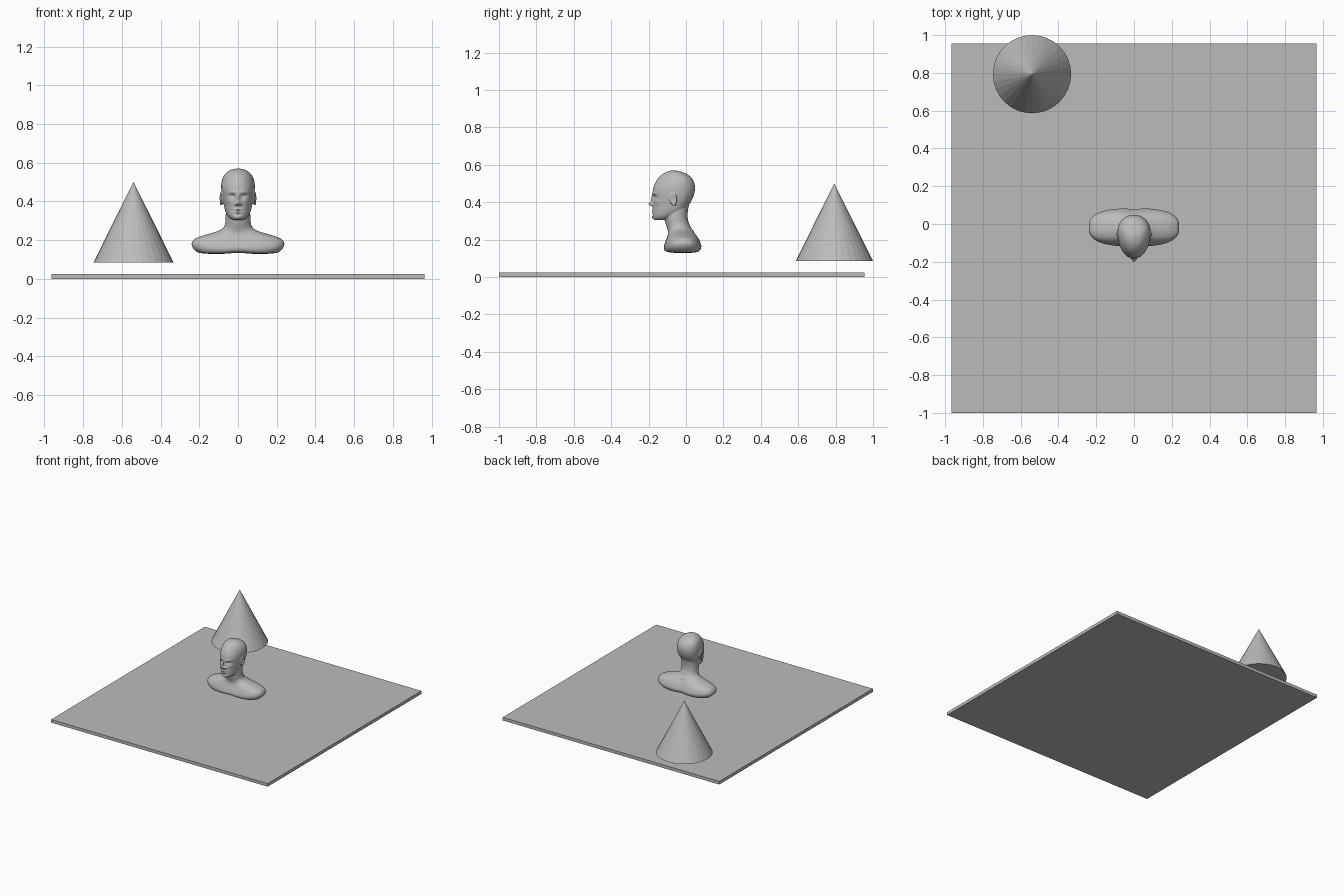
import bpy, bmesh, math
from mathutils import Vector, Matrix

if "Cube" in bpy.data.objects:
    bpy.data.objects.remove(bpy.data.objects["Cube"])

grey = bpy.data.materials.new("light_grey")
grey.diffuse_color = (0.5, 0.5, 0.5, 1)
grey.use_nodes = True
grey.node_tree.nodes["Principled BSDF"].inputs["Base Color"].default_value = grey.diffuse_color


def make_object(name, bm):
    bmesh.ops.recalc_face_normals(bm, faces=bm.faces[:])
    mesh = bpy.data.meshes.new(name)
    bm.to_mesh(mesh)
    bm.free()
    mesh.materials.append(grey)
    ob = bpy.data.objects.new(name, mesh)
    bpy.context.collection.objects.link(ob)
    return ob


def spline(rows, steps):
    """Catmull-Rom interpolation through section rows."""
    pts = [rows[0]] + rows + [rows[-1]]
    out = []
    for i in range(1, len(pts) - 2):
        for s in range(steps):
            t = s / steps
            out.append([0.5 * (2 * b + (c - a) * t + (2 * a - 5 * b + 4 * c - d) * t * t
                               + (3 * b - a - 3 * c + d) * t ** 3)
                        for a, b, c, d in zip(*pts[i - 1:i + 3])])
    return out + [list(rows[-1])]


def loft(bm, rows, steps, n, centre, shape):
    """Stack superellipse sections (z, half width, front y, back y, exponent)."""
    rings = []
    for z, hx, yf, yb, e in spline(rows, steps):
        yc = yf + centre * (yb - yf)
        ring = []
        for k in range(n):
            a = 2 * math.pi * k / n
            c, s = math.cos(a), math.sin(a)
            x = hx * math.copysign(abs(c) ** (2 / e), c)
            y = yc + (yb - yc if s > 0 else yc - yf) * math.copysign(abs(s) ** (2 / e), s)
            ring.append(bm.verts.new(shape(x, y, z, yc)))
        rings.append(ring)
    for lo, hi in zip(rings, rings[1:]):
        for k in range(n):
            j = (k + 1) % n
            bm.faces.new((lo[k], lo[j], hi[j], hi[k]))
    bm.faces.new(rings[0][::-1])
    bm.faces.new(rings[-1])


# Base plate
bm = bmesh.new()
bmesh.ops.create_cube(bm, size=1, matrix=Matrix.Translation((0, -0.0225, 0.0125))
                      @ Matrix.Diagonal((1.93, 1.955, 0.025, 1)))
make_object("base_plate", bm)

# Floating cone
bm = bmesh.new()
bmesh.ops.create_cone(bm, cap_ends=True, segments=32, radius1=0.207, radius2=0,
                      depth=0.415, matrix=Matrix.Translation((-0.54, 0.793, 0.2925)))
make_object("cone", bm)

# Bust: shoulders and neck
bm = bmesh.new()
torso = [(0.127, 0.02, -0.03, 0.0, 2.2), (0.128, 0.12, -0.07, 0.04, 2.4),
         (0.134, 0.198, -0.108, 0.07, 2.6), (0.147, 0.222, -0.118, 0.08, 2.7),
         (0.165, 0.236, -0.118, 0.083, 2.8), (0.185, 0.239, -0.112, 0.077, 2.8),
         (0.205, 0.225, -0.104, 0.068, 2.7), (0.222, 0.187, -0.098, 0.058, 2.4),
         (0.235, 0.143, -0.096, 0.049, 2.1), (0.247, 0.104, -0.097, 0.04, 2),
         (0.264, 0.076, -0.102, 0.027, 2), (0.29, 0.066, -0.11, 0.015, 2),
         (0.32, 0.064, -0.115, 0.009, 2), (0.36, 0.062, -0.11, 0.011, 2),
         (0.40, 0.060, -0.10, 0.020, 2)]


def torso_shape(x, y, z, yc):
    if z < 0.16:                                   # shallow arch under the chest
        z += 0.007 * math.exp(-(x / 0.07) ** 2)
    if y > yc and z < 0.24:                        # groove along the spine
        y -= 0.006 * math.exp(-(x / 0.03) ** 2)
    return x, y, z


loft(bm, torso, 5, 96, 0.5, torso_shape)

# Bust: head with face features (depth, x, x spread, z, z spread)
head = [(0.305, 0.022, -0.168, -0.115, 2), (0.312, 0.040, -0.176, -0.085, 2),
        (0.330, 0.056, -0.179, -0.05, 2.1), (0.355, 0.067, -0.177, -0.01, 2.2),
        (0.385, 0.074, -0.177, 0.015, 2.2), (0.420, 0.081, -0.176, 0.035, 2.2),
        (0.450, 0.085, -0.178, 0.045, 2.2), (0.480, 0.087, -0.174, 0.048, 2.1),
        (0.510, 0.083, -0.161, 0.042, 2), (0.535, 0.072, -0.143, 0.026, 2),
        (0.555, 0.053, -0.118, -0.004, 2), (0.566, 0.030, -0.092, -0.038, 2),
        (0.570, 0.006, -0.07, -0.06, 2)]
features = [(-0.005, 0.028, 0.022, 0.447, 0.008),   # brow
            (0.013, 0.031, 0.015, 0.426, 0.011),    # eye socket
            (-0.007, 0.034, 0.011, 0.421, 0.007),   # eyelid
            (-0.012, 0, 0.009, 0.418, 0.020),       # nose bridge
            (-0.024, 0, 0.011, 0.391, 0.010),       # nose tip
            (-0.010, 0.014, 0.007, 0.386, 0.007),   # nostril
            (-0.004, 0.048, 0.016, 0.400, 0.013),   # cheekbone
            (-0.007, 0, 0.020, 0.358, 0.005),       # upper lip
            (-0.007, 0, 0.018, 0.345, 0.005),       # lower lip
            (0.005, 0, 0.024, 0.3515, 0.0025),      # mouth line
            (0.004, 0, 0.020, 0.334, 0.005),        # fold above the chin
            (-0.005, 0, 0.018, 0.319, 0.008)]       # chin


def face_shape(x, y, z, yc):
    if y < yc:
        for d, fx, sx, fz, sz in features:
            y += d * math.exp(-((abs(x) - fx) / sx) ** 2 - ((z - fz) / sz) ** 2)
    return x, y, z


loft(bm, head, 10, 160, 0.6, face_shape)

# Bust: ears, hollowed on the outside
for side in (-1, 1):
    ear = bmesh.ops.create_uvsphere(bm, u_segments=32, v_segments=24, radius=1)["verts"]
    turn = Matrix.Rotation(-0.3 * side, 3, 'Z') @ Matrix.Rotation(0.2, 3, 'X')
    for v in ear:
        x, y, z = v.co
        if x * side > 0:
            x *= 0.15 + 1.3 * min(1, math.hypot(y, z)) ** 3
        y *= 1 + 0.25 * z
        v.co = turn @ Vector((x * 0.011, y * 0.021, z * 0.036))
        v.co += Vector((side * 0.085, -0.068, 0.416))

bust = make_object("bust", bm)
remesh = bust.modifiers.new("fuse", 'REMESH')
remesh.mode = 'VOXEL'
remesh.voxel_size = 0.0032
remesh.use_smooth_shade = True
smooth = bust.modifiers.new("soften", 'SMOOTH')
smooth.factor = 0.5
smooth.iterations = 3
